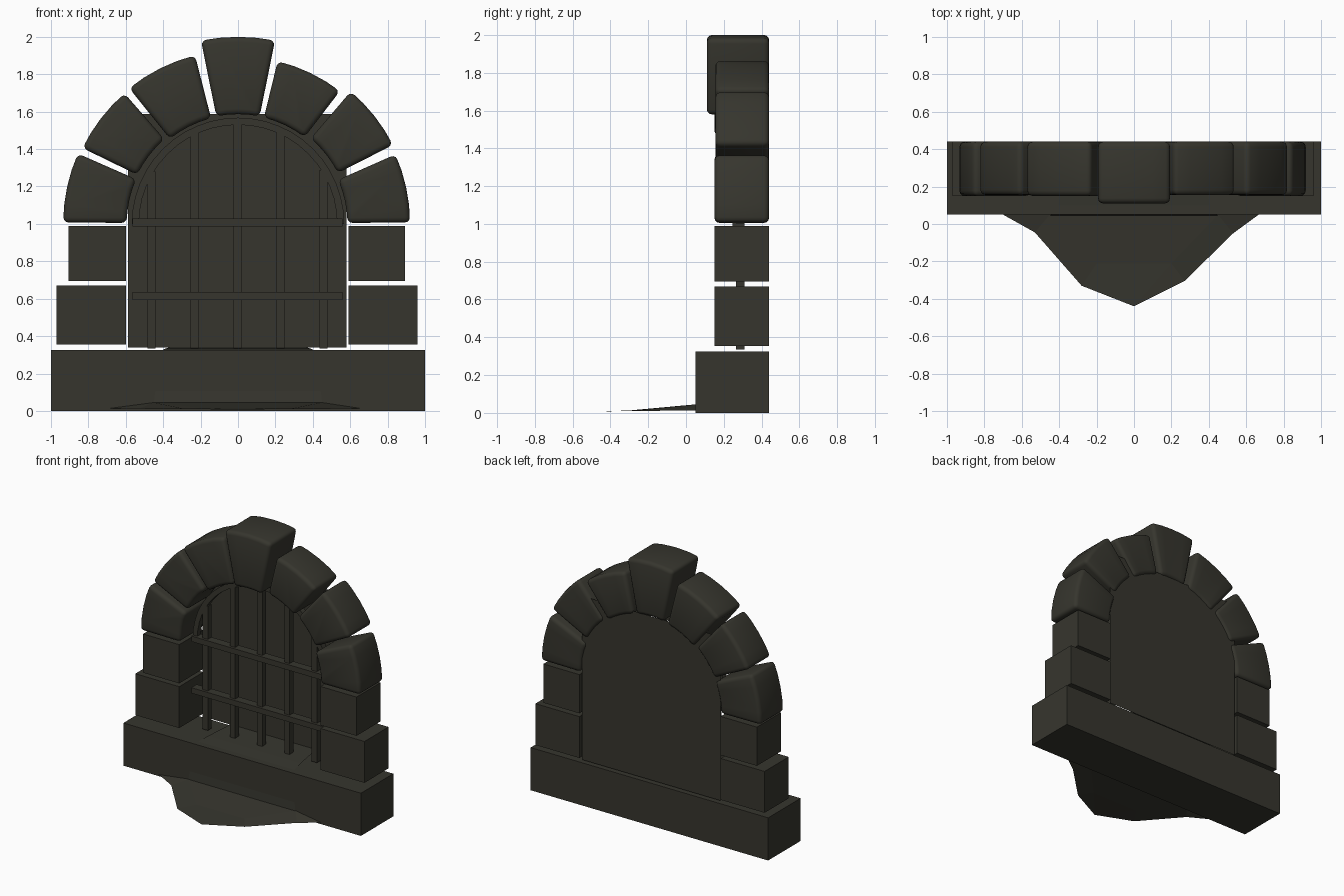
import bpy, bmesh, math

if "Cube" in bpy.data.objects:
    bpy.data.objects.remove(bpy.data.objects["Cube"])

stone = bpy.data.materials.new("dark_olive_stone")
stone.diffuse_color = (0.037, 0.036, 0.027, 1)
stone.use_nodes = True
stone.node_tree.nodes["Principled BSDF"].inputs["Base Color"].default_value = stone.diffuse_color


def make(name, verts, faces):
    me = bpy.data.meshes.new(name)
    me.from_pydata(verts, [], faces)
    bm = bmesh.new()
    bm.from_mesh(me)
    bmesh.ops.recalc_face_normals(bm, faces=bm.faces)
    bm.to_mesh(me)
    bm.free()
    me.materials.append(stone)
    ob = bpy.data.objects.new(name, me)
    bpy.context.collection.objects.link(ob)
    return ob


def prism(name, outline, y0, y1):
    """Extrude an x-z outline from y0 to y1."""
    n = len(outline)
    v = [(x, y0, z) for x, z in outline] + [(x, y1, z) for x, z in outline]
    f = [tuple(range(n)), tuple(range(n, 2 * n))]
    f += [(i, (i + 1) % n, n + (i + 1) % n, n + i) for i in range(n)]
    return make(name, v, f)


def box(name, x0, x1, y0, y1, z0, z1):
    return prism(name, [(x0, z0), (x1, z0), (x1, z1), (x0, z1)], y0, y1)


def arc(r, a0, a1, n):
    pts = []
    for i in range(n + 1):
        a = math.radians(a0 + (a1 - a0) * i / n)
        pts.append((r * math.cos(a), 1.0 + r * math.sin(a)))
    return pts


# Sill and side blocks
box("sill", -1, 1, 0.05, 0.44, 0, 0.325)
box("lower_left_block", -0.97, -0.60, 0.15, 0.44, 0.355, 0.67)
box("upper_left_block", -0.905, -0.60, 0.15, 0.44, 0.695, 0.99)
box("lower_right_block", 0.59, 0.96, 0.15, 0.44, 0.355, 0.67)
box("upper_right_block", 0.59, 0.893, 0.15, 0.44, 0.695, 0.99)

# Rounded arch stones: start angle, end angle, inner and outer radius, front y
stones = [
    (0.5, 23.8, 0.585, 0.92, 0.15), (27, 49.6, 0.60, 0.93, 0.155),
    (52.5, 76.3, 0.585, 0.895, 0.155), (78.6, 101.4, 0.587, 1.0, 0.11),
    (104.3, 128.7, 0.583, 0.93, 0.15), (131, 154, 0.60, 0.925, 0.155),
    (156.3, 179.5, 0.595, 0.935, 0.15),
]
for i, (a0, a1, r0, r1, y0) in enumerate(stones):
    name = "keystone" if i == 3 else f"arch_stone_{i}"
    ob = prism(name, arc(r1, a0, a1, 4) + arc(r0, a1, a0, 4), y0, 0.44)
    m = ob.modifiers.new("rounding", "BEVEL")
    m.width = 0.028
    m.segments = 3
    m.limit_method = "ANGLE"
    m.angle_limit = math.radians(40)
    for p in ob.data.polygons:
        p.use_smooth = True

# Flat backing sheet behind the grate
make("back_panel", [(-0.587, 0.425, 0.34), (0.58, 0.425, 0.34),
                    (0.58, 0.425, 1.587), (-0.587, 0.425, 1.587)], [(0, 1, 2, 3)])

# Iron grate: arched rim, uprights, crossbars
rim_out, rim_in = arc(0.568, 0, 180, 24), arc(0.53, 0, 180, 24)
n = 25
rv = [(x, y, z) for y in (0.265, 0.31) for ring in (rim_out, rim_in) for x, z in ring]
rf = []
for i in range(n - 1):
    for a, b in ((0, n), (n, 3 * n), (3 * n, 2 * n), (2 * n, 0)):
        rf.append((a + i, a + i + 1, b + i + 1, b + i))
rf += [(0, n, 3 * n, 2 * n), (n - 1, 2 * n - 1, 4 * n - 1, 3 * n - 1)]
make("grate_rim", rv, rf)
for i, x in enumerate((-0.462, -0.232, -0.003, 0.227, 0.457)):
    top = 1.0 + math.sqrt(0.54 ** 2 - x * x)
    box(f"grate_upright_{i}", x - 0.022, x + 0.022, 0.265, 0.31, 0.335, top)
for i, z in enumerate((0.615, 1.008)):
    box(f"grate_crossbar_{i}", -0.565, 0.56, 0.245, 0.31, z - 0.021, z + 0.021)

# Slime sheet over the sill, down its front and onto the floor
rows = [(0.36, 0.425, 0.343), (0.39, 0.2, 0.333), (0.41, 0.06, 0.322),
        (0.44, 0.051, 0.12), (0.45, 0.045, 0.045)]
sv, sf = [], []
for x, y, z in rows:
    sv += [(-x, y, z), (x, y, z)]
for i in range(len(rows) - 1):
    sf.append((2 * i, 2 * i + 1, 2 * i + 3, 2 * i + 2))
make("slime_flow", sv, sf)
pv = [(-0.45, 0.05, 0.045), (0.45, 0.05, 0.045), (0.2, -0.21, 0.016), (-0.2, -0.21, 0.016),
      (-0.70, 0.05, 0.012), (-0.53, -0.045, 0.012), (-0.28, -0.33, 0.01), (0, -0.44, 0.008),
      (0.27, -0.305, 0.01), (0.53, -0.05, 0.012), (0.68, 0.06, 0.012)]
make("slime_puddle", pv, [(0, 3, 2, 1), (0, 4, 5), (0, 5, 6, 3), (3, 6, 7),
                          (3, 7, 2), (2, 7, 8), (1, 2, 8, 9), (1, 9, 10)])
